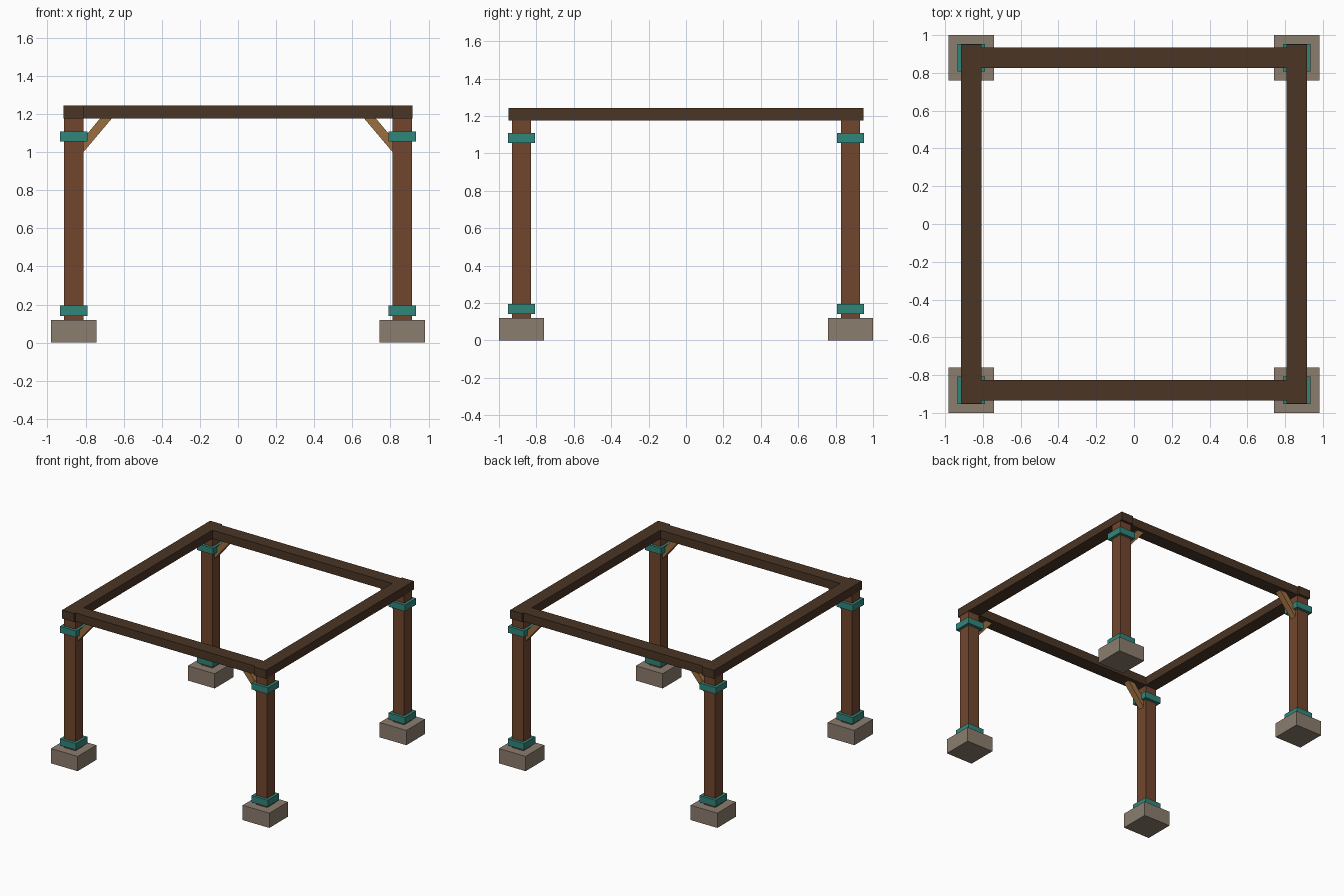
import bpy
import bmesh
from mathutils import Vector

cube = bpy.data.objects.get("Cube")
if cube:
    bpy.data.objects.remove(cube, do_unlink=True)


def material(name, r, g, b):
    mat = bpy.data.materials.new(name)
    mat.use_nodes = True
    color = (r, g, b, 1)
    mat.diffuse_color = color
    mat.node_tree.nodes["Principled BSDF"].inputs["Base Color"].default_value = color
    return mat


STONE = material("stone", 0.26, 0.205, 0.158)
POST_WOOD = material("post wood", 0.165, 0.062, 0.027)
BEAM_WOOD = material("dark beam wood", 0.07, 0.035, 0.018)
BRACE_WOOD = material("light brace wood", 0.32, 0.155, 0.05)
TEAL = material("teal band", 0.031, 0.238, 0.197)


def prism(name, outline, y, depth, mat):
    """Extrude an x-z outline along y, centred on the given y."""
    bm = bmesh.new()
    face = bm.faces.new([bm.verts.new((x, y - depth / 2, z)) for x, z in outline])
    ext = bmesh.ops.extrude_face_region(bm, geom=[face])
    verts = [v for v in ext["geom"] if isinstance(v, bmesh.types.BMVert)]
    bmesh.ops.translate(bm, verts=verts, vec=Vector((0, depth, 0)))
    bmesh.ops.recalc_face_normals(bm, faces=bm.faces)
    mesh = bpy.data.meshes.new(name)
    bm.to_mesh(mesh)
    bm.free()
    mesh.materials.append(mat)
    obj = bpy.data.objects.new(name, mesh)
    bpy.context.scene.collection.objects.link(obj)
    return obj


def box(name, x, y, width, depth, bottom, top, mat):
    a, b = x - width / 2, x + width / 2
    return prism(name, [(a, bottom), (b, bottom), (b, top), (a, top)], y, depth, mat)


PX, PY = 0.862, 0.88
POST = 0.102
BASE_TOP, BEAM_BOTTOM, BEAM_TOP = 0.12, 1.175, 1.244

for sx, side in ((1, "left"), (-1, "right")):
    for sy, end in ((-1, "front"), (1, "back")):
        x, y, label = sx * PX, sy * PY, f"{end}_{side}"
        # Footing, post and its two bands
        box(f"{label}_footing", x, y, 0.24, 0.24, 0, BASE_TOP, STONE)
        box(f"{label}_post", x, y, POST, 0.10, BASE_TOP, BEAM_BOTTOM, POST_WOOD)
        box(f"{label}_lower_band", x, y, 0.145, 0.145, 0.14, 0.194, TEAL)
        box(f"{label}_upper_band", x, y, 0.145, 0.145, 1.056, 1.108, TEAL)
        # Diagonal brace from post to cross beam
        inner = PX - POST / 2
        outline = [(inner, 1.0), (inner, 1.072),
                   (0.725, BEAM_BOTTOM), (0.663, BEAM_BOTTOM)]
        prism(f"{label}_brace", [(sx * px, pz) for px, pz in outline],
              y, 0.05, BRACE_WOOD)
    # Long beam over each side
    box(f"{side}_beam", sx * PX, 0, 0.108, 1.9, BEAM_BOTTOM, BEAM_TOP, BEAM_WOOD)

# Cross beams fitted between the side beams
for sy, end in ((-1, "front"), (1, "back")):
    box(f"{end}_beam", 0, sy * PY, 2 * PX - 0.108, 0.11,
        BEAM_BOTTOM, BEAM_TOP, BEAM_WOOD)
